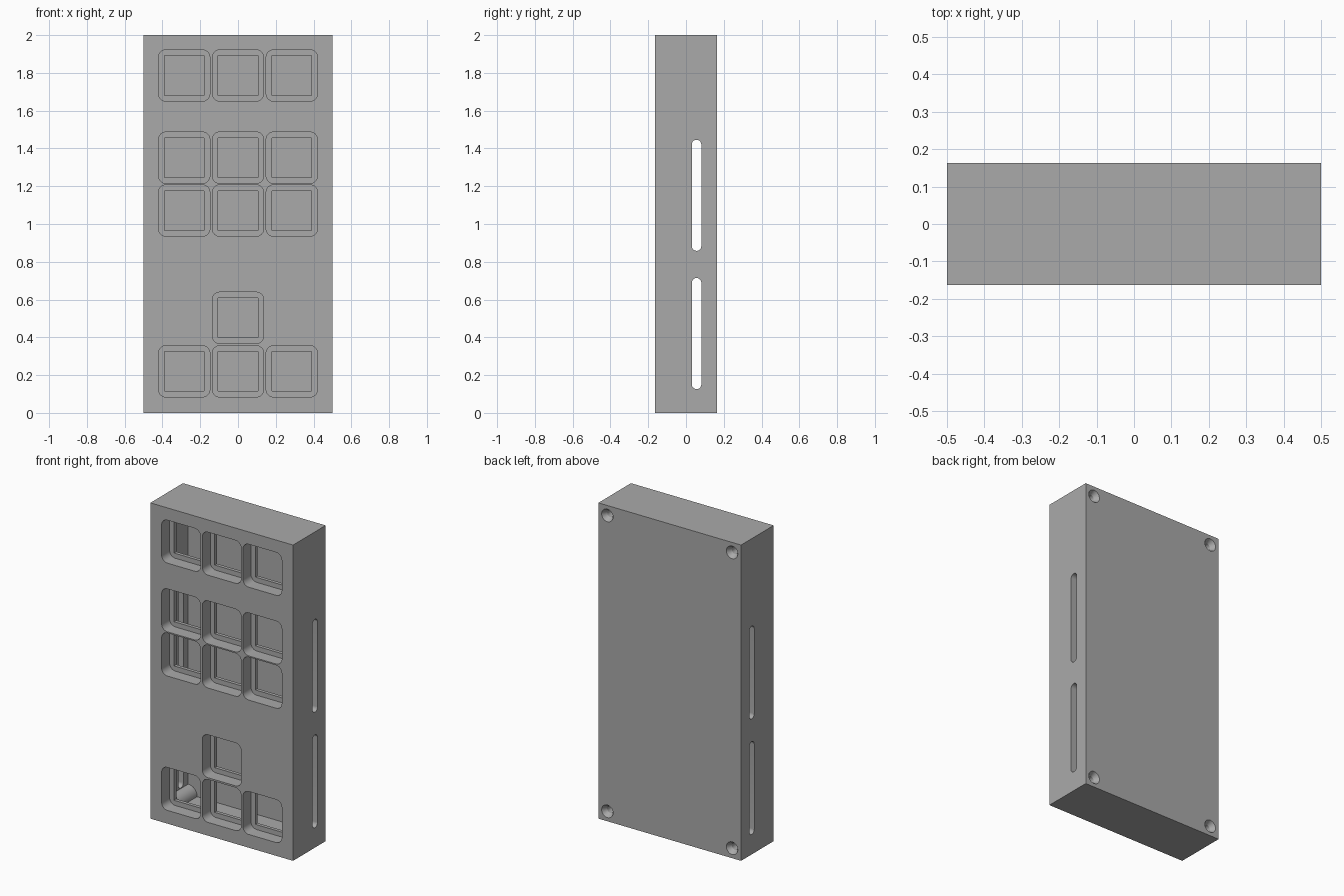
import bpy, bmesh, math
from mathutils import Matrix, Vector

if "Cube" in bpy.data.objects:
    bpy.data.objects.remove(bpy.data.objects["Cube"])

W, D, H = 1.0, 0.326, 2.0
FRONT, BACK = -D / 2, D / 2
WALL = 0.06
RECESS, PLATE, BACK_T = 0.08, 0.022, 0.034   # key recess depth, switch plate, back wall
CAV0, CAV1 = FRONT + RECESS + PLATE, BACK - BACK_T

grey = bpy.data.materials.new("grey plastic")
grey.diffuse_color = (0.4, 0.4, 0.4, 1)
grey.use_nodes = True
grey.node_tree.nodes["Principled BSDF"].inputs["Base Color"].default_value = grey.diffuse_color


def rounded(w, h, r, seg=8):
    """Rounded rectangle outline, counter-clockwise."""
    if r == 0:
        return [(-w/2, -h/2), (w/2, -h/2), (w/2, h/2), (-w/2, h/2)]
    pts = []
    for i, (sx, sy) in enumerate([(1, 1), (-1, 1), (-1, -1), (1, -1)]):
        for k in range(seg + 1):
            a = math.pi / 2 * (i + k / seg)
            p = (sx * (w/2 - r) + r * math.cos(a), sy * (h/2 - r) + r * math.sin(a))
            if not pts or (Vector(p) - Vector(pts[-1])).length > 1e-5:
                pts.append(p)
    if (Vector(pts[0]) - Vector(pts[-1])).length < 1e-5:
        pts.pop()
    return pts


def prism(bm, outline, place, a, b):
    """Extrude an outline from depth a to depth b; place maps (u, v, depth) to xyz."""
    lo = [bm.verts.new(place(u, v, a)) for u, v in outline]
    hi = [bm.verts.new(place(u, v, b)) for u, v in outline]
    n = len(lo)
    faces = [bm.faces.new(lo), bm.faces.new(hi)]
    faces += [bm.faces.new((lo[i], lo[(i+1) % n], hi[(i+1) % n], hi[i])) for i in range(n)]
    bmesh.ops.recalc_face_normals(bm, faces=faces)


def along_y(cx, cz):
    return lambda u, v, d: (cx + u, d, cz + v)


def along_x(cy, cz):
    return lambda u, v, d: (d, cy + u, cz + v)


def cone(bm, x, z, y0, y1, r0, r1):
    """Round cutter along y, radius r0 at y0 and r1 at y1."""
    m = Matrix.Translation((x, (y0 + y1) / 2, z)) @ Matrix.Rotation(-math.pi / 2, 4, 'X')
    bmesh.ops.create_cone(bm, cap_ends=True, segments=32, radius1=r0, radius2=r1,
                          depth=y1 - y0, matrix=m)


def finish(bm, name):
    me = bpy.data.meshes.new(name)
    bm.to_mesh(me)
    bm.free()
    ob = bpy.data.objects.new(name, me)
    bpy.context.collection.objects.link(ob)
    return ob


def boolean(target, bm, name, op='DIFFERENCE'):
    """Apply a cut at once and remove its cutter."""
    cutter = finish(bm, name)
    cutter.hide_render = True
    mod = target.modifiers.new(name, 'BOOLEAN')
    mod.operation, mod.solver, mod.object = op, 'EXACT', cutter
    mod.use_self = True
    bpy.context.view_layer.objects.active = target
    bpy.ops.object.modifier_apply(modifier=name)
    bpy.data.objects.remove(cutter)


# Outer case
bm = bmesh.new()
prism(bm, rounded(W, H, 0), along_y(0, H / 2), FRONT, BACK)
case = finish(bm, "keypad_case")
case.data.materials.append(grey)

corners = [(sx * (W/2 - 0.063), H/2 + sz * (H/2 - 0.063)) for sx in (-1, 1) for sz in (-1, 1)]

# Inner cavity, leaving a round screw post in each corner
bm = bmesh.new()
prism(bm, rounded(W - 2*WALL, H - 2*WALL, 0), along_y(0, H / 2), CAV0, CAV1)
cavity = finish(bm, "cavity_cutter")
bm = bmesh.new()
for x, z in corners:
    cone(bm, x, z, CAV0 - 0.02, CAV1 + 0.02, 0.06, 0.06)
boolean(cavity, bm, "screw_posts")
bm = bmesh.new()
bm.from_mesh(cavity.data)
bpy.data.objects.remove(cavity)
boolean(case, bm, "cavity")

# Key recesses with rounded corners, then square switch openings
keys = [(c * 0.285, z) for z in (1.786, 1.351, 1.071, 0.22) for c in (-1, 0, 1)]
keys.append((0, 0.503))
for name, size, r, a, b in (
        ("key_recesses", 0.272, 0.04, FRONT - 0.05, FRONT + RECESS),
        ("switch_openings", 0.21, 0, FRONT + RECESS - 0.02, CAV0 + 0.02)):
    bm = bmesh.new()
    for x, z in keys:
        prism(bm, rounded(size, size, r), along_y(x, z), a, b)
    boolean(case, bm, name)

# Long vent slots through both side walls
bm = bmesh.new()
for z in (0.42, 1.152):
    prism(bm, rounded(0.05, 0.588, 0.0249), along_x(0.056, z), -W, W)
boolean(case, bm, "side_slots")

# Countersunk screw holes in the back
bm = bmesh.new()
for x, z in corners:
    cone(bm, x, z, BACK - 0.16, BACK - 0.01, 0.022, 0.022)
boolean(case, bm, "screw_holes")
bm = bmesh.new()
for x, z in corners:
    cone(bm, x, z, BACK - 0.03, BACK + 0.03, 0.022, 0.058)
boolean(case, bm, "countersinks")

# Smooth the rounded walls, keep the edges sharp
bpy.ops.object.select_all(action='DESELECT')
case.select_set(True)
bpy.context.view_layer.objects.active = case
bpy.ops.object.shade_smooth_by_angle(angle=math.radians(25))
